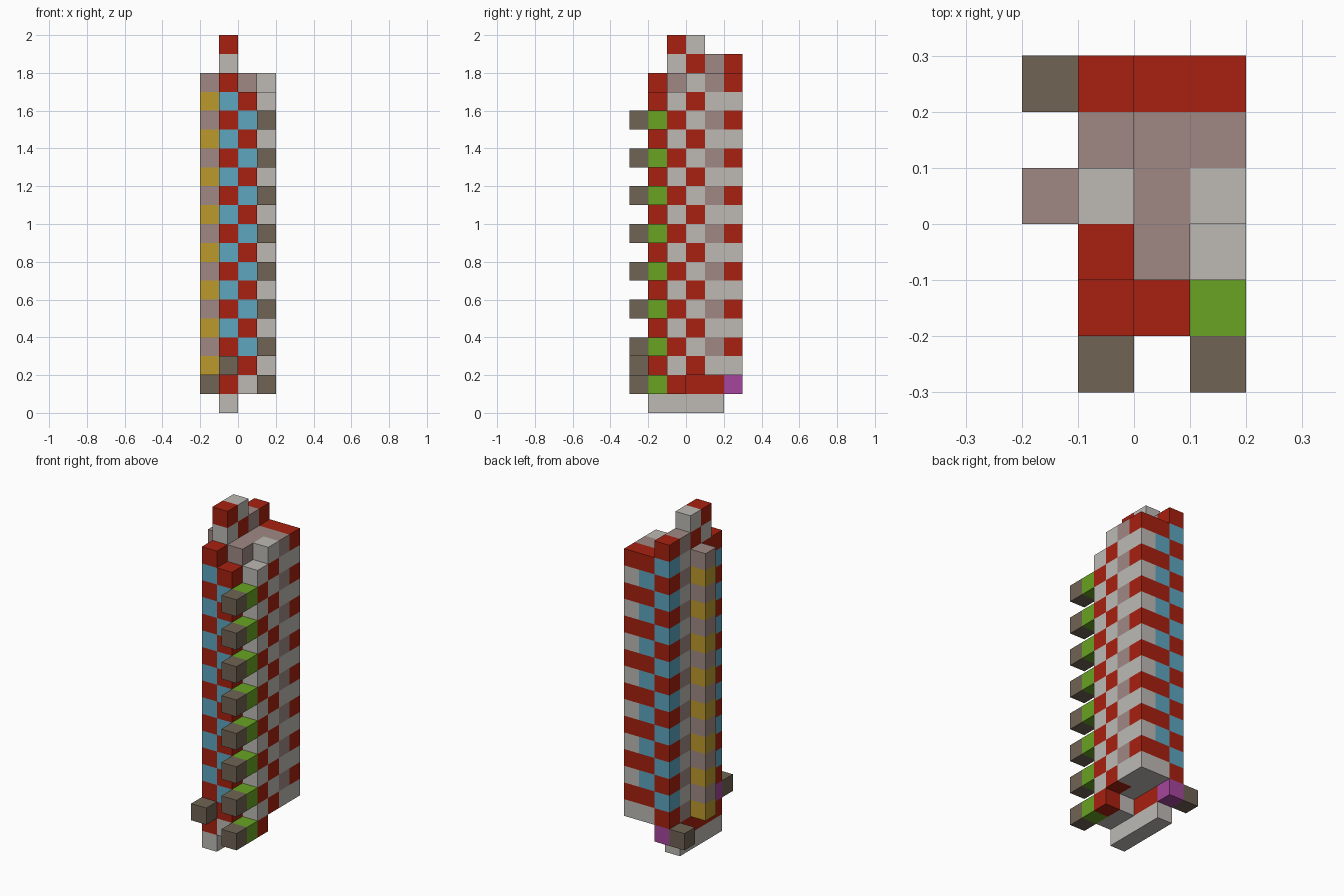
import bpy, bmesh
from mathutils import Vector

default = bpy.data.objects.get("Cube")
if default:
    bpy.data.objects.remove(default, do_unlink=True)

UNIT = 0.1
ORIGIN = Vector((-0.2, -0.3, 0.0))

COLOURS = {
    "red": (0.39, 0.015, 0.005),
    "pale_grey": (0.51, 0.49, 0.46),
    "mauve": (0.35, 0.25, 0.23),
    "brown": (0.16, 0.127, 0.089),
    "gold": (0.50, 0.32, 0.025),
    "blue": (0.11, 0.38, 0.53),
    "green": (0.138, 0.366, 0.016),
    "purple": (0.38, 0.061, 0.34),
}


def make_material(name, rgb):
    mat = bpy.data.materials.new(name)
    mat.use_nodes = True
    mat.diffuse_color = (*rgb, 1)
    mat.node_tree.nodes["Principled BSDF"].inputs["Base Color"].default_value = (*rgb, 1)
    return mat


MATERIALS = {name: make_material(name, rgb) for name, rgb in COLOURS.items()}
blocks = {}  # grid cell -> (part, colour)


def put(part, colour, x, y, z):
    blocks[(x, y, z)] = (part, colour)


def column(part, x, y, low, high, odd, even):
    """Stack of blocks whose colour alternates by level."""
    for z in range(low, high + 1):
        put(part, odd if z % 2 else even, x, y, z)


# Foot under the tower
for y in range(1, 5):
    put("foot", "pale_grey", 1, y, 0)

# Tall wall on the right half
column("tall_wall", 1, 1, 1, 17, "red", "blue")
column("tall_wall", 1, 2, 1, 19, "red", "pale_grey")
column("tall_wall", 1, 3, 1, 19, "pale_grey", "red")
column("tall_wall", 1, 4, 1, 18, "pale_grey", "mauve")
column("tall_wall", 1, 5, 1, 18, "blue", "red")
for y in (3, 4):
    put("tall_wall", "red", 1, y, 1)

# Middle of the tower
column("middle_wall", 2, 1, 1, 16, "blue", "red")
column("middle_wall", 2, 2, 1, 17, "mauve", "pale_grey")
for y in (3, 4):
    column("middle_wall", 2, y, 2, 17, "mauve", "pale_grey")
column("middle_wall", 2, 5, 2, 17, "red", "blue")
for cell in ((2, 1, 1), (2, 2, 1), (2, 5, 2)):
    put("middle_wall", "pale_grey", *cell)

# Left side wall
column("side_wall", 3, 2, 1, 16, "red", "pale_grey")
column("side_wall", 3, 3, 2, 17, "pale_grey", "red")
column("side_wall", 3, 4, 2, 17, "mauve", "pale_grey")
column("side_wall", 3, 5, 2, 17, "red", "pale_grey")

# Banded pillar on the right side
column("banded_pillar", 0, 3, 2, 17, "mauve", "gold")

# Row of pegs down the front: green socket, brown tip
for z in range(1, 16, 2):
    put("front_pegs", "green", 3, 1, z)
    put("front_pegs", "brown", 3, 0, z)

# Two low pegs with purple sockets
put("lower_pegs", "purple", 1, 1, 2)
put("lower_pegs", "brown", 1, 0, 2)
put("lower_pegs", "purple", 1, 5, 1)
put("lower_pegs", "brown", 0, 5, 1)


def build_part(part):
    """Make one mesh from a part's blocks, keeping only the outer faces."""
    names = sorted({c for p, c in blocks.values() if p == part})
    bm = bmesh.new()
    for cell, (owner, colour) in blocks.items():
        if owner != part:
            continue
        centre = ORIGIN + (Vector(cell) + Vector((0.5, 0.5, 0.5))) * UNIT
        for axis in range(3):
            for sign in (-1, 1):
                step = Vector((0, 0, 0))
                step[axis] = sign
                if tuple(int(a + b) for a, b in zip(cell, step)) in blocks:
                    continue
                u = Vector((0, 0, 0))
                u[(axis + 1) % 3] = 1
                v = step.cross(u)
                corners = (-u - v, u - v, u + v, v - u)
                face = bm.faces.new([bm.verts.new(centre + (step + c) * UNIT / 2) for c in corners])
                face.material_index = names.index(colour)
    bmesh.ops.remove_doubles(bm, verts=bm.verts[:], dist=UNIT / 100)
    mesh = bpy.data.meshes.new(part)
    bm.to_mesh(mesh)
    bm.free()
    for name in names:
        mesh.materials.append(MATERIALS[name])
    bpy.context.collection.objects.link(bpy.data.objects.new(part, mesh))


for part in sorted({p for p, c in blocks.values()}):
    build_part(part)
